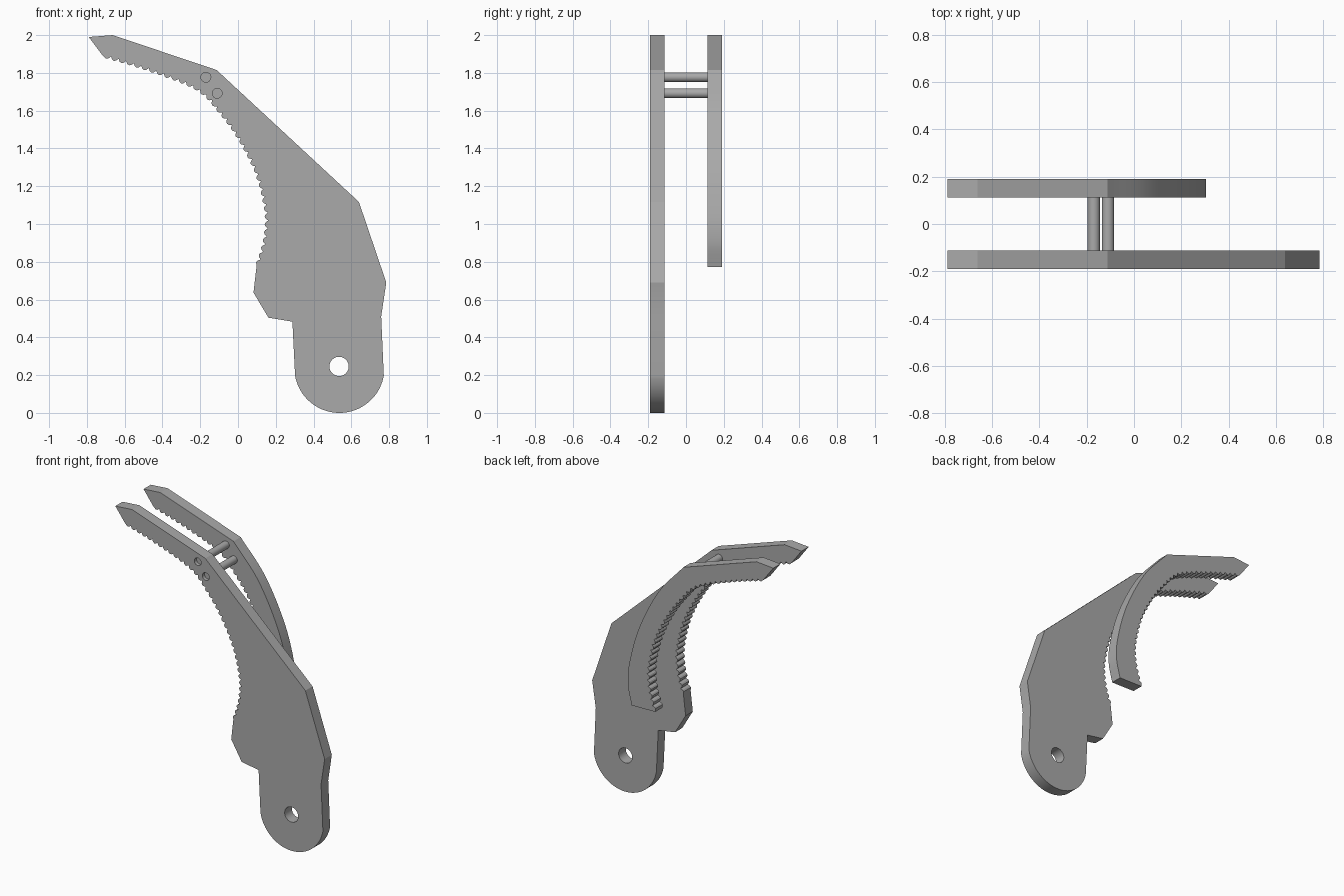
import bpy, bmesh, math
from mathutils import Vector

cube = bpy.data.objects.get("Cube")
if cube:
    bpy.data.objects.remove(cube, do_unlink=True)

grey = bpy.data.materials.new("plain grey")
grey.use_nodes = True
GREY = (0.4, 0.4, 0.4, 1)
grey.diffuse_color = GREY
grey.node_tree.nodes["Principled BSDF"].inputs["Base Color"].default_value = GREY


def spline(points, steps=12):
    """Smooth curve through the given points."""
    pts = [Vector(p) for p in points]
    pts = [2 * pts[0] - pts[1]] + pts + [2 * pts[-1] - pts[-2]]
    out = []
    for a, b, c, d in zip(pts, pts[1:], pts[2:], pts[3:]):
        for i in range(steps):
            t = i / steps
            out.append(0.5 * (2 * b + (c - a) * t + (2 * a - 5 * b + 4 * c - d) * t ** 2
                              + (3 * b - a - 3 * c + d) * t ** 3))
    return out + [pts[-2]]


def serrate(path, teeth, depth):
    """Row of small rounded teeth spaced evenly along a path."""
    shape = (0, 0.75, 1, 0.75)
    lengths = [(b - a).length for a, b in zip(path, path[1:])]
    step = sum(lengths) / (teeth * len(shape))
    out, seg, start = [], 0, 0.0
    for i in range(teeth * len(shape)):
        s = i * step
        while seg < len(lengths) - 1 and s > start + lengths[seg]:
            start += lengths[seg]
            seg += 1
        along = (path[seg + 1] - path[seg]).normalized()
        normal = Vector((along.y, -along.x))
        lift = (shape[i % len(shape)] - 0.5) * depth if i else 0
        out.append(path[seg] + along * (s - start) + normal * lift)
    return out + [path[-1]]


def arc(cx, cz, r, a0, a1, n):
    return [Vector((cx + r * math.cos(math.radians(a0 + (a1 - a0) * i / n)),
                    cz + r * math.sin(math.radians(a0 + (a1 - a0) * i / n))))
            for i in range(n + 1)]


def finish(name, bm):
    bmesh.ops.recalc_face_normals(bm, faces=bm.faces)
    mesh = bpy.data.meshes.new(name)
    bm.to_mesh(mesh)
    bm.free()
    mesh.materials.append(grey)
    obj = bpy.data.objects.new(name, mesh)
    bpy.context.collection.objects.link(obj)
    bpy.ops.object.select_all(action='DESELECT')
    obj.select_set(True)
    bpy.context.view_layer.objects.active = obj
    bpy.ops.object.shade_smooth_by_angle(angle=math.radians(20))


def plate(name, loops, y0, y1):
    """Flat plate from an outline and optional hole loops."""
    bm = bmesh.new()
    for loop in loops:
        verts = [bm.verts.new((p[0], y0, p[1])) for p in loop]
        for a, b in zip(verts, verts[1:] + verts[:1]):
            bm.edges.new((a, b))
    bmesh.ops.triangle_fill(bm, edges=bm.edges[:], use_beauty=True)
    ext = bmesh.ops.extrude_face_region(bm, geom=bm.faces[:], use_keep_orig=True)
    moved = [g for g in ext["geom"] if isinstance(g, bmesh.types.BMVert)]
    bmesh.ops.translate(bm, verts=moved, vec=(0, y1 - y0, 0))
    finish(name, bm)


def rod(name, x, z, r, y0, y1):
    bm = bmesh.new()
    ring = [bm.verts.new((p[0], y0, p[1])) for p in arc(x, z, r, 0, 360, 32)[:-1]]
    face = bm.faces.new(ring)
    ext = bmesh.ops.extrude_face_region(bm, geom=[face], use_keep_orig=True)
    moved = [g for g in ext["geom"] if isinstance(g, bmesh.types.BMVert)]
    bmesh.ops.translate(bm, verts=moved, vec=(0, y1 - y0, 0))
    finish(name, bm)


# Shared hooked tip and toothed inner edge
tip = [(-0.113, 1.815), (-0.663, 2.0), (-0.79, 1.99)]
inner = spline([(-0.715, 1.89), (-0.467, 1.814), (-0.22, 1.715), (-0.10, 1.597),
                (0.008, 1.448), (0.098, 1.268), (0.142, 1.10), (0.15, 1.0),
                (0.135, 0.89), (0.098, 0.775)])
teeth = serrate(inner, 38, 0.018)
pins = [(-0.17, 1.777), (-0.11, 1.692)]
PIN_R = 0.026

# Long front plate with rounded foot, pivot hole and pin sockets
foot = arc(0.537, 0.2385, 0.2385, 190, 350, 40)
front_outline = (tip + teeth + [(0.082, 0.637), (0.161, 0.504), (0.288, 0.483)]
                 + foot + [(0.758, 0.51), (0.785, 0.69), (0.64, 1.117)])
holes = [arc(0.535, 0.246, 0.051, 0, 360, 40)[:-1]]
holes += [arc(x, z, PIN_R, 0, 360, 32)[:-1] for x, z in pins]
plate("front_plate", [front_outline] + holes, -0.19, -0.113)

# Short curved back plate
back_edge = spline([(0.275, 0.772), (0.304, 0.91), (0.29, 1.07), (0.217, 1.32),
                    (0.072, 1.60), (-0.113, 1.815)])[:-1]
plate("back_plate", [tip + teeth + back_edge], 0.113, 0.19)

# Two pins joining the plates
for name, (x, z) in zip(("upper_pin", "lower_pin"), pins):
    rod(name, x, z, PIN_R, -0.165, 0.14)
